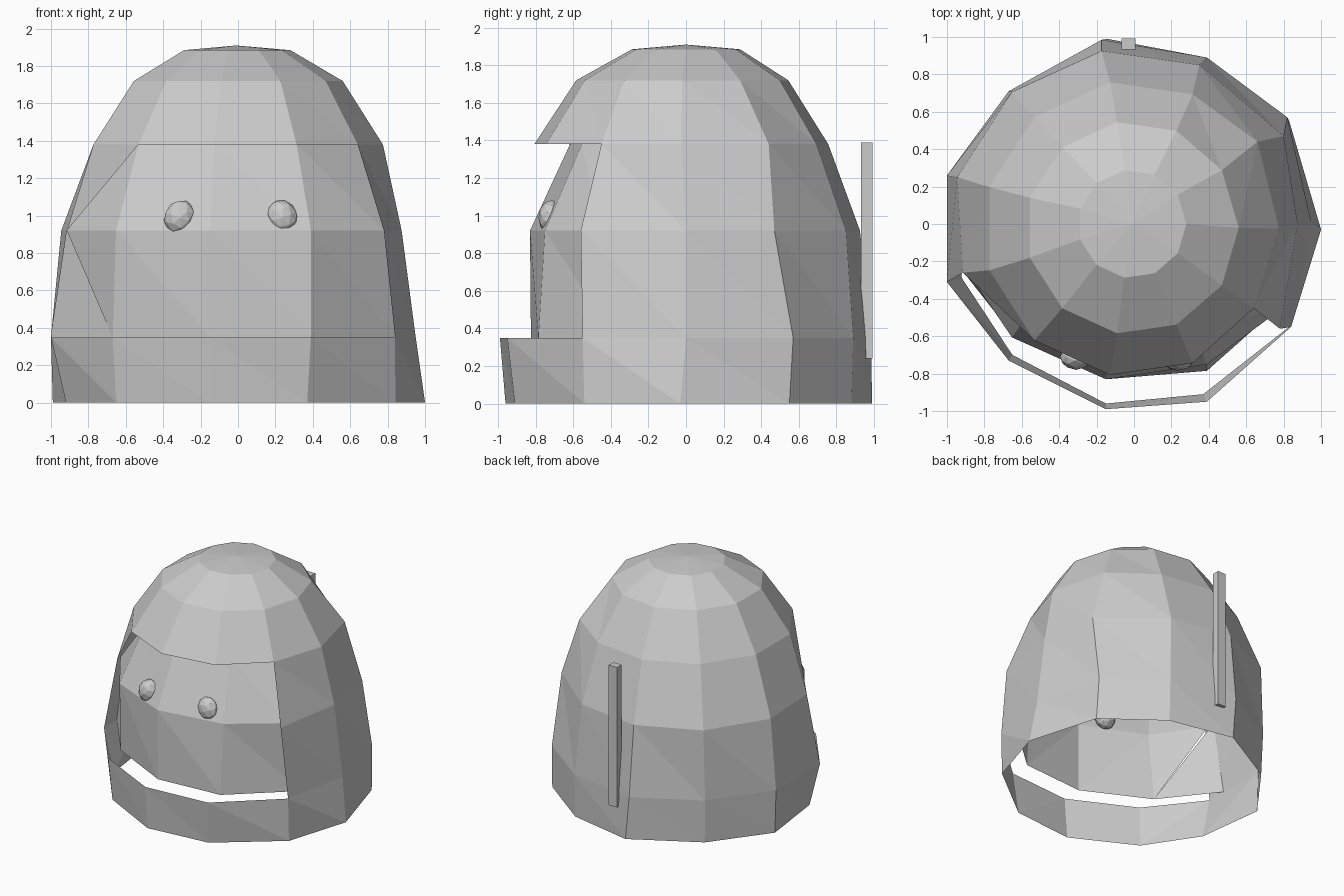
import bpy, bmesh, math
from mathutils import Matrix, Vector

if "Cube" in bpy.data.objects:
    bpy.data.objects.remove(bpy.data.objects["Cube"])

N = 11  # sides of the low-poly shell
# rings: radius, height, centre x, centre y
RINGS = [(1.00, 0.00, 0.00, 0.00), (1.005, 0.35, -0.03, -0.01),
         (0.935, 0.92, -0.04, 0.00), (0.79, 1.38, -0.015, -0.025),
         (0.57, 1.72, -0.01, -0.02), (0.29, 1.885, -0.01, 0.00)]
INSET = {1: 0.165, 2: 0.10, 3: 0.19}  # how far the face panel sits back, per ring
# hand-dented shell points: (side, ring): (x, y)
DENTS = {(0, 0): (1.0, -0.03), (0, 1): (0.95, 0.0), (0, 2): (0.875, 0.0),
         (1, 0): (0.83, 0.55), (1, 1): (0.82, 0.57), (1, 2): (0.80, 0.47), (1, 3): (0.66, 0.44),
         (2, 0): (0.39, 0.88), (2, 1): (0.39, 0.89),
         (4, 0): (-0.66, 0.70), (4, 1): (-0.67, 0.71),
         (5, 0): (-0.99, 0.26), (5, 1): (-1.0, 0.26), (5, 2): (-0.945, 0.25),
         (6, 0): (-0.92, -0.29), (6, 1): (-1.0, -0.31), (6, 2): (-0.915, -0.26),
         (7, 0): (-0.65, -0.70), (7, 1): (-0.67, -0.73),
         (8, 0): (-0.15, -0.96), (8, 1): (-0.15, -0.99), (8, 2): (-0.15, -0.93),
         (9, 0): (0.37, -0.91), (9, 1): (0.39, -0.95), (9, 2): (0.39, -0.85),
         (10, 1): (0.84, -0.55), (10, 2): (0.78, -0.56), (10, 3): (0.64, -0.45)}

grey = bpy.data.materials.new("mid grey")
grey.diffuse_color = (0.6, 0.6, 0.6, 1)
grey.use_nodes = True
grey.node_tree.nodes["Principled BSDF"].inputs["Base Color"].default_value = grey.diffuse_color


def outer(i, j):
    r, z, cx, cy = RINGS[j]
    i %= N
    if (i, j) in DENTS:
        return Vector((*DENTS[i, j], z))
    a = 2 * math.pi * i / N
    return Vector((cx + r * math.cos(a), cy + r * math.sin(a), z))


def inner(i, j):
    """Face panel point: shell point pushed back."""
    return outer(i, j) + Vector((0, INSET[j], 0))


def finish(name, bm):
    bmesh.ops.remove_doubles(bm, verts=bm.verts, dist=0.0005)
    me = bpy.data.meshes.new(name)
    bm.to_mesh(me)
    bm.free()
    me.materials.append(grey)
    ob = bpy.data.objects.new(name, me)
    bpy.context.collection.objects.link(ob)
    return ob


def add_face(bm, pts):
    bm.faces.new([bm.verts.new(p) for p in pts])


def quad(bm, fn, i, j):
    """One cell of the shell, split into two triangles."""
    a, b, c, d = fn(i, j), fn(i + 1, j), fn(i + 1, j + 1), fn(i, j + 1)
    add_face(bm, (a, b, d))
    add_face(bm, (b, c, d))


# outer shell: open at the bottom, with a face opening at the front
bm = bmesh.new()
for j in range(len(RINGS) - 1):
    for i in range(N):
        if j in (1, 2) and 6 <= i <= 9:
            continue
        quad(bm, outer, i, j)
for i in range(N):  # crown
    add_face(bm, (outer(i, 5), outer(i + 1, 5), Vector((-0.01, 0, 1.91))))
# torn side flap beside the opening
add_face(bm, (outer(6, 2), outer(7, 3), outer(6, 3)))
finish("shell", bm)

# recessed face panel
bm = bmesh.new()
for j in (1, 2):
    for i in (7, 8, 9):
        quad(bm, inner, i, j)
corner = outer(6, 2) + Vector((0, 0.04, 0))
add_face(bm, (corner, inner(7, 1), inner(7, 2)))
add_face(bm, (corner, inner(7, 2), inner(7, 3)))
finish("face_panel", bm)

# loose lower corner of the panel, with a slit between
bm = bmesh.new()
add_face(bm, (inner(6, 1), inner(7, 1) + Vector((0, 0, 0)), inner(6, 2)))
finish("panel_corner", bm)

# eyes
for name, x, y, z, tilt in (("left_eye", -0.31, -0.71, 0.99, 0.35),
                            ("right_eye", 0.235, -0.715, 0.99, -0.35)):
    bm = bmesh.new()
    m = (Matrix.Translation((x, y, z)) @ Matrix.Rotation(tilt, 4, 'Y')
         @ Matrix.Diagonal((0.085, 0.07, 0.095, 1)))
    bmesh.ops.create_icosphere(bm, subdivisions=2, radius=1, matrix=m)
    finish(name, bm)

# thin rod on the back
bm = bmesh.new()
m = Matrix.Translation((-0.03, 0.962, 0.815)) @ Matrix.Diagonal((0.075, 0.06, 1.15, 1))
bmesh.ops.create_cube(bm, size=1, matrix=m)
finish("back_rod", bm)
